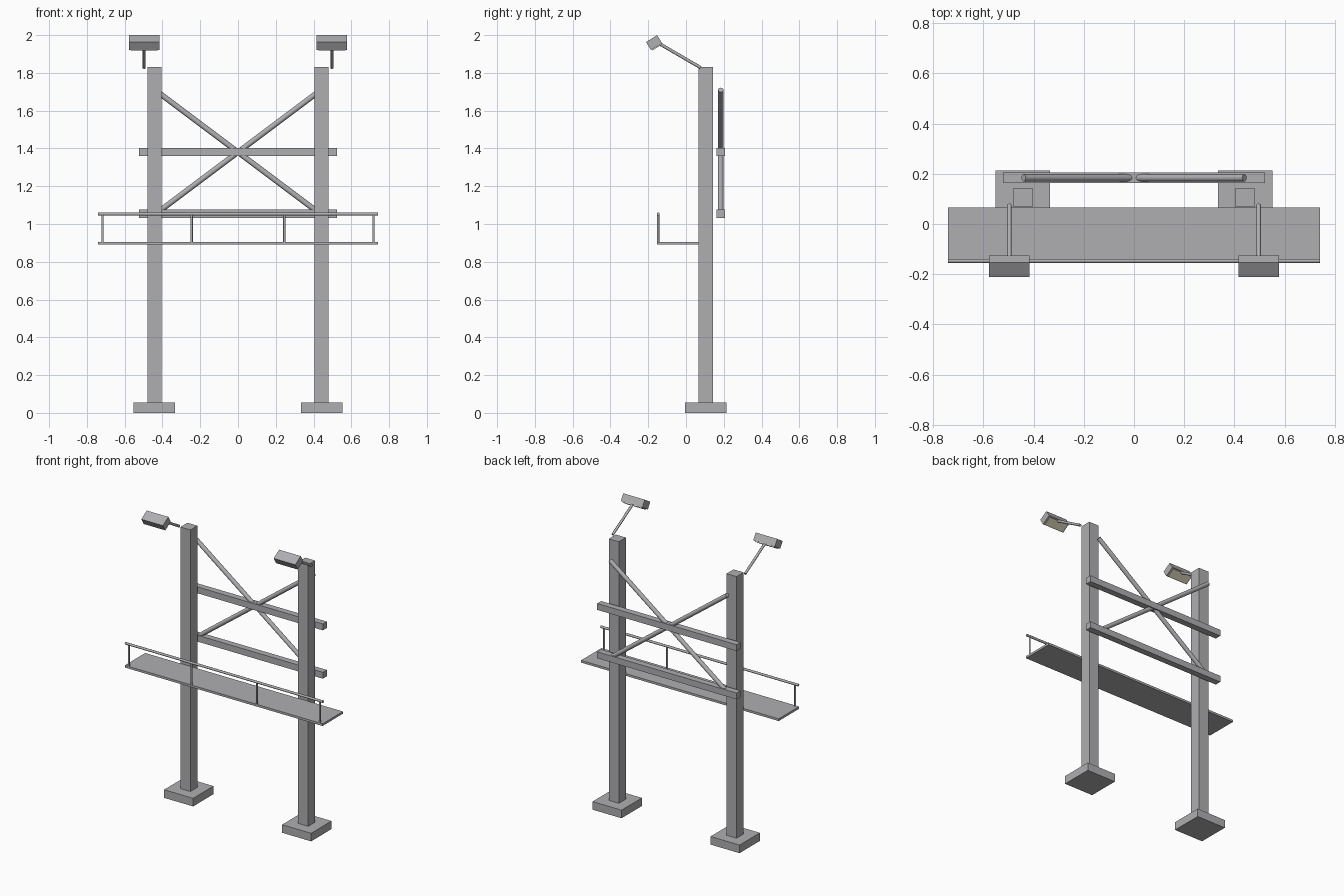
import bpy, bmesh, math
from mathutils import Vector, Matrix

if "Cube" in bpy.data.objects:
    bpy.data.objects.remove(bpy.data.objects["Cube"])


def material(name, rgb):
    m = bpy.data.materials.new(name)
    m.diffuse_color = (*rgb, 1.0)
    m.use_nodes = True
    m.node_tree.nodes["Principled BSDF"].inputs["Base Color"].default_value = m.diffuse_color
    return m


STEEL = material("steel grey", (0.43, 0.43, 0.45))
LENS = material("warm lamp glass", (0.80, 0.74, 0.55))


def finish(name, bm, mat):
    bmesh.ops.recalc_face_normals(bm, faces=bm.faces)
    me = bpy.data.meshes.new(name)
    bm.to_mesh(me)
    bm.free()
    me.materials.append(mat)
    ob = bpy.data.objects.new(name, me)
    bpy.context.collection.objects.link(ob)
    return ob


def box(name, centre, size, mat=STEEL, tilt=0.0):
    """Box with an optional tilt about x."""
    bm = bmesh.new()
    bmesh.ops.create_cube(bm, size=1.0)
    m = (Matrix.Translation(centre) @ Matrix.Rotation(tilt, 4, 'X')
         @ Matrix.Diagonal((*size, 1.0)))
    bmesh.ops.transform(bm, matrix=m, verts=bm.verts)
    return finish(name, bm, mat)


def tube(name, a, b, radius, sides=12):
    """Capped round bar from a to b, smooth sides and flat ends."""
    a, b = Vector(a), Vector(b)
    d = b - a
    bm = bmesh.new()
    bmesh.ops.create_cone(bm, cap_ends=True, segments=sides, radius1=radius,
                          radius2=radius, depth=d.length)
    m = Matrix.Translation((a + b) / 2) @ d.to_track_quat('Z', 'Y').to_matrix().to_4x4()
    bmesh.ops.transform(bm, matrix=m, verts=bm.verts)
    for f in bm.faces:
        f.smooth = len(f.verts) == 4
    for e in bm.edges:
        e.smooth = all(f.smooth for f in e.link_faces)
    return finish(name, bm, STEEL)


TILT = math.radians(32)
lamp_centre = Vector((0, -0.169, 1.960))
down = Vector((0, math.sin(TILT), -math.cos(TILT)))  # lamp shines back at the board

for side, s in (("left", -1), ("right", 1)):
    # footing and main post
    box(f"{side}_footing", (s * 0.443, 0.105, 0.0275), (0.218, 0.218, 0.055))
    box(f"{side}_post", (s * 0.442, 0.105, 0.94), (0.075, 0.075, 1.78))

    # diagonal brace behind the posts
    tube(f"{side}_brace", (s * 0.44, 0.184, 1.71), (-s * 0.44, 0.184, 1.05), 0.0145)

    # floodlight: arm, housing and glass
    x = Vector((s * 0.497, 0, 0))
    tube(f"{side}_lamp_arm", x + Vector((0, 0.077, 1.828)),
         x + Vector((0, -0.155, 1.963)), 0.0085)
    box(f"{side}_lamp_housing", x + lamp_centre, (0.162, 0.069, 0.050), tilt=TILT)
    box(f"{side}_lamp_glass", x + lamp_centre + down * 0.0265,
        (0.142, 0.056, 0.008), LENS, TILT)

# horizontal back beams
for name, z in (("lower_beam", 1.054), ("upper_beam", 1.382)):
    box(name, (0, 0.184, z), (1.046, 0.043, 0.043))

# walkway with guard rail
box("walkway", (0, -0.044, 0.898), (1.484, 0.219, 0.015))
tube("guard_rail", (-0.742, -0.147, 1.053), (0.742, -0.147, 1.053), 0.008)
for i, x in enumerate((-0.717, -0.245, 0.245, 0.717)):
    tube(f"rail_post_{i + 1}", (x, -0.147, 0.9), (x, -0.147, 1.053), 0.006)
